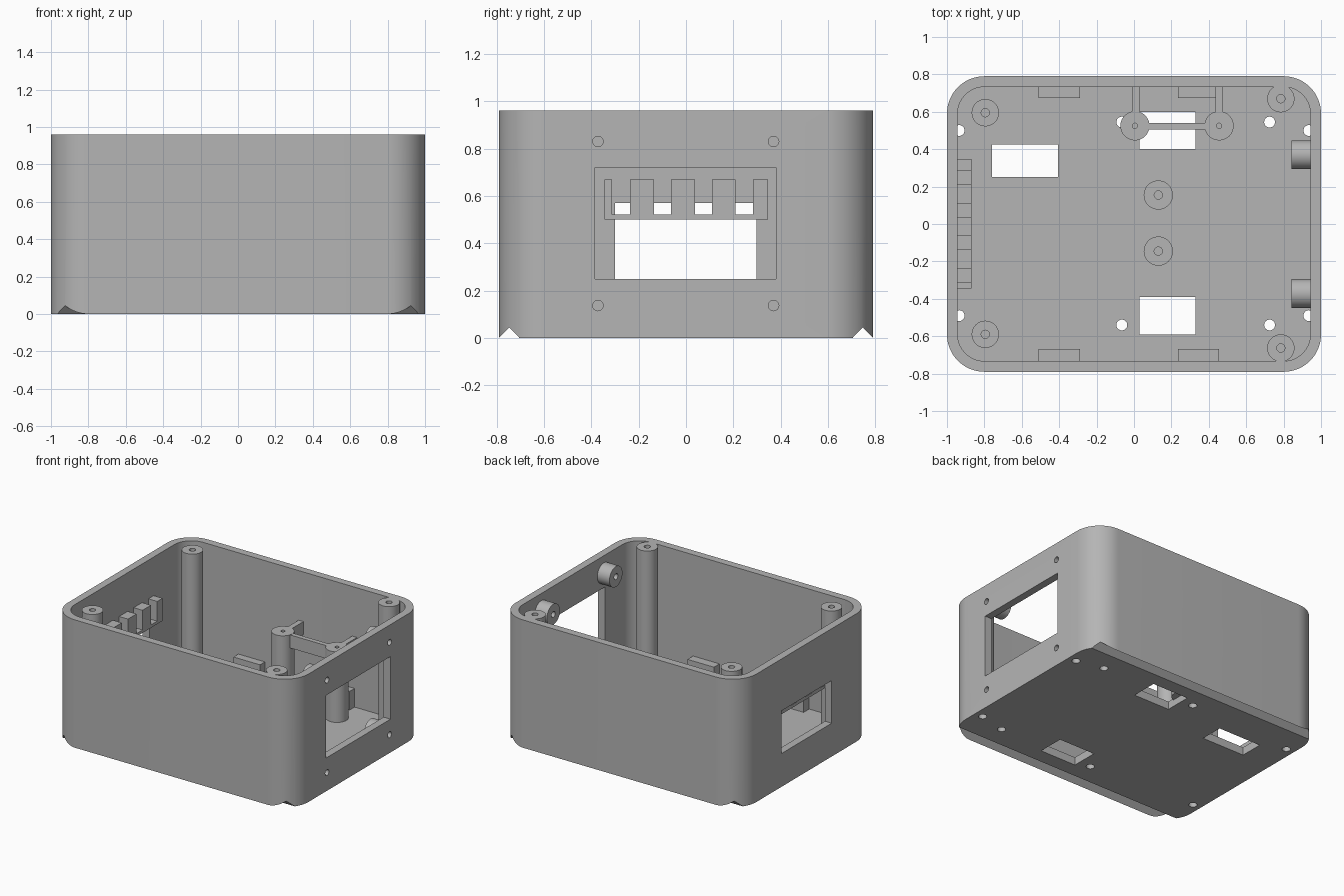
import bpy, bmesh, math
from mathutils import Matrix, Vector

if "Cube" in bpy.data.objects:
    bpy.data.objects.remove(bpy.data.objects["Cube"], do_unlink=True)

GREY = (0.46, 0.46, 0.46, 1)
mat = bpy.data.materials.new("plain grey plastic")
mat.use_nodes = True
mat.diffuse_color = GREY
mat.node_tree.nodes["Principled BSDF"].inputs["Base Color"].default_value = GREY

HX, HY, H = 1.0, 0.79, 0.96      # half length, half width, height
WALL, FLOOR, RADIUS = 0.057, 0.06, 0.2


def finish(name, bm, smooth=True):
    bmesh.ops.recalc_face_normals(bm, faces=bm.faces)
    mesh = bpy.data.meshes.new(name)
    bm.to_mesh(mesh)
    bm.free()
    mesh.materials.append(mat)
    ob = bpy.data.objects.new(name, mesh)
    bpy.context.collection.objects.link(ob)
    if smooth:
        shade(ob)
    return ob


def shade(ob):
    bpy.ops.object.select_all(action="DESELECT")
    ob.select_set(True)
    bpy.context.view_layer.objects.active = ob
    bpy.ops.object.shade_smooth_by_angle(angle=math.radians(30))


def prism(name, points, direction):
    """Extrude a closed outline along a vector."""
    bm = bmesh.new()
    face = bm.faces.new([bm.verts.new(p) for p in points])
    new = bmesh.ops.extrude_face_region(bm, geom=[face])["geom"]
    bmesh.ops.translate(bm, vec=Vector(direction),
                        verts=[v for v in new if isinstance(v, bmesh.types.BMVert)])
    return finish(name, bm, False)


def box(name, x, y, z):
    pts = [(x[0], y[0], z[0]), (x[1], y[0], z[0]), (x[1], y[1], z[0]), (x[0], y[1], z[0])]
    return prism(name, pts, (0, 0, z[1] - z[0]))


def rounded_block(name, hx, hy, r, z0, z1, steps=16):
    pts = []
    for i, (sx, sy) in enumerate([(1, 1), (-1, 1), (-1, -1), (1, -1)]):
        for k in range(steps + 1):
            a = (i + k / steps) * math.pi / 2
            pts.append((sx * (hx - r) + r * math.cos(a), sy * (hy - r) + r * math.sin(a), z0))
    return prism(name, pts, (0, 0, z1 - z0))


def lathe(name, profile, loc, axis="Z", segs=40):
    """Spin a (radius, height) profile into a closed solid."""
    bm = bmesh.new()
    verts = [bm.verts.new((r, 0, h)) for r, h in profile]
    edges = [bm.edges.new(pair) for pair in zip(verts, verts[1:])]
    bmesh.ops.spin(bm, geom=verts + edges, cent=(0, 0, 0), axis=(0, 0, 1),
                   angle=2 * math.pi, steps=segs, use_duplicate=False)
    bmesh.ops.remove_doubles(bm, verts=bm.verts, dist=1e-5)
    turn = Matrix.Rotation(math.pi / 2, 4, "Y") if axis == "X" else Matrix()
    bm.transform(Matrix.Translation(loc) @ turn)
    return finish(name, bm)


def rod(name, r, loc, length, axis="Z"):
    return lathe(name, [(0, 0), (r, 0), (r, length), (0, length)], loc, axis, 32)


def post(name, x, y, r, top, hole=0.022):
    z0, deep = FLOOR - 0.01, top - 0.08
    return lathe(name, [(0, z0), (r, z0), (r, top), (hole, top), (hole, deep), (0, deep)], (x, y, 0))


# Shell and everything cut out of it
shell = rounded_block("case_shell", HX, HY, RADIUS, 0, H)
cutters = [rounded_block("cavity", HX - WALL, HY - WALL, RADIUS - WALL, FLOOR, 1.2)]
cutters.append(box("right_window", (0.9, 1.1), (-0.385, 0.38), (0.25, 0.72)))
cutters.append(box("left_window", (-1.1, -0.9), (-0.3, 0.297), (0.25, 0.57)))
for x, y in [((-0.76, -0.405), (0.25, 0.425)), ((0.03, 0.33), (0.4, 0.6)),
             ((0.03, 0.33), (-0.59, -0.39))]:
    cutters.append(box("floor_slot", x, y, (-0.1, 0.1)))
for x in (-0.935, -0.065, 0.725, 0.935):
    for y in (-0.54, 0.545) if abs(x) < 0.9 else (-0.49, 0.5):
        cutters.append(rod("floor_hole", 0.029, (x, y, -0.1), 0.165))
SCREWS = [(y, z) for y in (-0.372, 0.37) for z in (0.137, 0.83)]
for y, z in SCREWS:
    cutters.append(rod("screw_hole", 0.022, (0.9, y, z), 0.2, "X"))
for s in (-1, 1):
    # V grooves along the long bottom edges
    a = 0.0466
    cutters.append(prism("edge_groove", [(-1.1, s * (0.747 - a), -0.003), (-1.1, s * 0.747, 0.045),
                                         (-1.1, s * (0.747 + a), -0.003)], (2.2, 0, 0)))
bpy.context.view_layer.objects.active = shell
for c in cutters:
    c.hide_render = True
    mod = shell.modifiers.new("cut", "BOOLEAN")
    mod.operation, mod.solver, mod.object = "DIFFERENCE", "EXACT", c
    bpy.ops.object.modifier_apply(modifier=mod.name)
    bpy.data.objects.remove(c, do_unlink=True)
shade(shell)

# Lid posts in the corners
for x, y in [(-0.795, 0.595), (-0.795, -0.59), (0.785, 0.67), (0.785, -0.663)]:
    post("corner_post", x, y, 0.073, H)

# Short board posts in the middle
for y in (0.155, -0.145):
    post("board_post", 0.13, y, 0.078, 0.16)

# Pair of tall posts braced to each other and to the back wall
BRACE = (0.49, 0.588)
for x, rib in ((0.005, 0.01), (0.455, 0.455)):
    post("braced_post", x, 0.525, 0.078, 0.59, 0.014)
    box("back_rib", (rib - 0.02, rib + 0.02), (0.58, 0.75), BRACE)
box("cross_brace", (0.06, 0.4), (0.505, 0.54), BRACE)

# Ledges on the long walls
for x in ((-0.51, -0.29), (0.235, 0.455)):
    box("back_ledge", x, (0.675, 0.75), (FLOOR - 0.01, 0.2))
    box("front_ledge", x, (-0.75, -0.667), (FLOOR - 0.01, 0.2))

# Screw bosses inside the right wall
for y, z in SCREWS:
    lathe("screw_boss", [(0.022, 0), (0.077, 0), (0.077, 0.105), (0.022, 0.105), (0.022, 0)],
          (0.842, y, z), "X")

# Comb above the left window
COMB_X = (-0.945, -0.87)
box("comb_bar", COMB_X, (-0.345, 0.347), (0.5, 0.522))
for y in [(-0.345, -0.313), (-0.237, -0.136), (-0.063, 0.038), (0.11, 0.21), (0.284, 0.347)]:
    box("comb_tooth", COMB_X, y, (0.515, 0.67))
